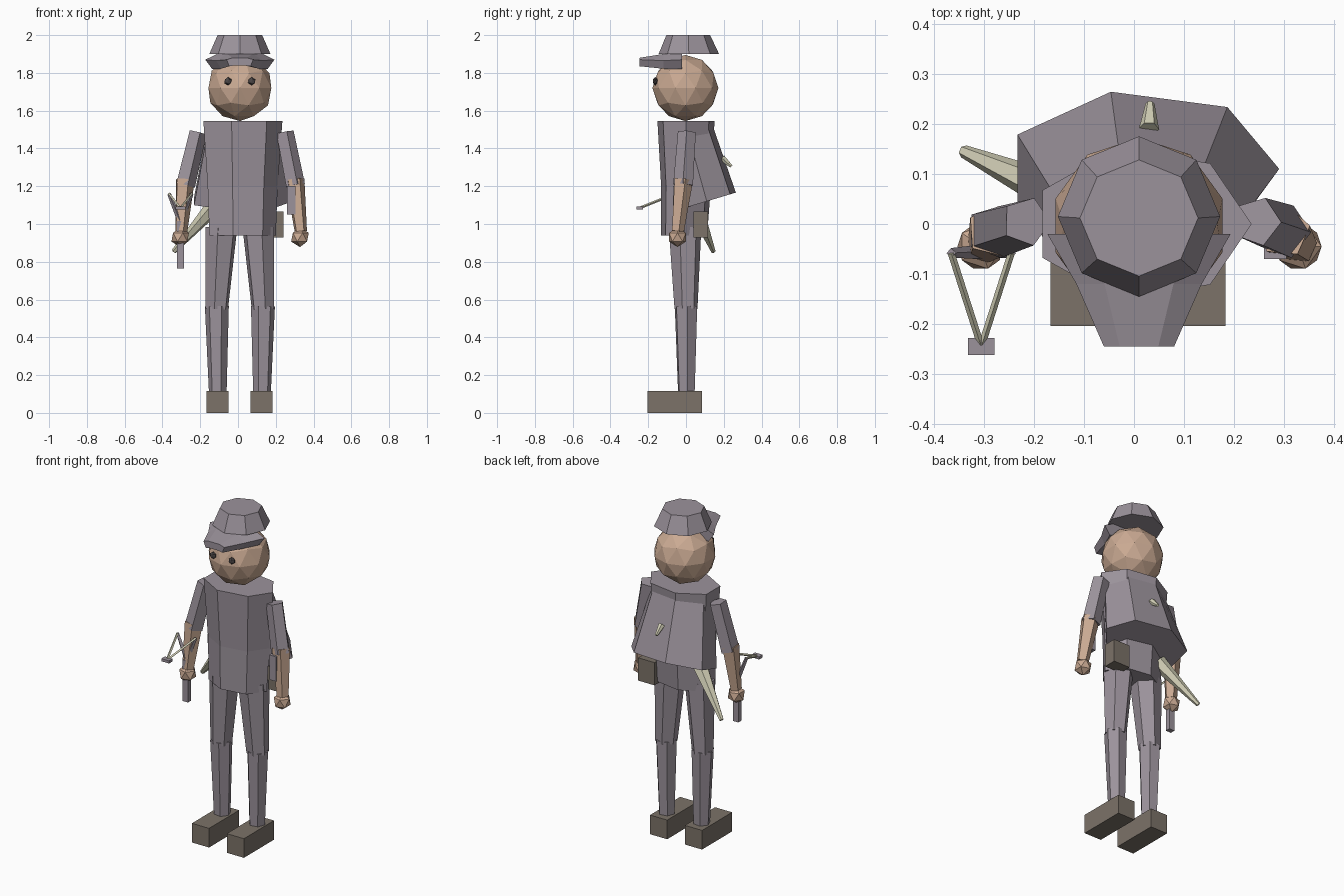
import bpy, bmesh, math
from mathutils import Vector

if "Cube" in bpy.data.objects:
    bpy.data.objects.remove(bpy.data.objects["Cube"])

MID = 0.01  # the body's own mirror plane


def material(name, rgb):
    m = bpy.data.materials.new(name)
    m.use_nodes = True
    col = (*rgb, 1)
    m.diffuse_color = col
    m.node_tree.nodes["Principled BSDF"].inputs["Base Color"].default_value = col
    return m


cloth = material("grey cloth", (0.33, 0.29, 0.33))
skin = material("skin", (0.59, 0.40, 0.29))
leather = material("dark leather", (0.2, 0.17, 0.14))
bone = material("bone", (0.66, 0.64, 0.48))
dark = material("eye dark", (0.07, 0.06, 0.06))


def finish(name, bm, mat):
    bmesh.ops.recalc_face_normals(bm, faces=bm.faces)
    me = bpy.data.meshes.new(name)
    bm.to_mesh(me)
    bm.free()
    me.materials.append(mat)
    ob = bpy.data.objects.new(name, me)
    bpy.context.collection.objects.link(ob)
    return ob


def loft(name, rings, mat):
    """Skin a closed tube through rings of points and cap both ends."""
    bm = bmesh.new()
    vs = [[bm.verts.new(p) for p in r] for r in rings]
    n = len(vs[0])
    for a, b in zip(vs, vs[1:]):
        for i in range(n):
            j = (i + 1) % n
            bm.faces.new((a[i], a[j], b[j], b[i]))
    bm.faces.new(vs[0])
    bm.faces.new(vs[-1])
    return finish(name, bm, mat)


def ring(c, rx, ry, n, slope=0.0, turn=0.0):
    """Flat oval ring; slope lifts it towards the back."""
    pts = []
    for i in range(n):
        a = math.tau * i / n + turn
        y = ry * math.sin(a)
        pts.append(Vector((c[0] + rx * math.cos(a), c[1] + y, c[2] + slope * y)))
    return pts


def limb(name, p0, p1, r0, r1, sides, mat, turn=0.0):
    """Tapered prism between two points."""
    p0, p1 = Vector(p0), Vector(p1)
    q = (p1 - p0).to_track_quat('Z', 'Y')
    rings = [[p + q @ v for v in ring((0, 0, 0), r, r, sides, 0, turn)]
             for p, r in ((p0, r0), (p1, r1))]
    return loft(name, rings, mat)


def box(name, c, size, mat):
    bm = bmesh.new()
    bmesh.ops.create_cube(bm, size=1)
    for v in bm.verts:
        v.co = Vector(c) + v.co * Vector(size)
    return finish(name, bm, mat)


def ball(name, c, r, sub, mat, squash=1.0):
    bm = bmesh.new()
    bmesh.ops.create_icosphere(bm, subdivisions=sub, radius=r)
    for v in bm.verts:
        v.co.y *= squash
        v.co += Vector(c)
    return finish(name, bm, mat)


# Torso and the flared pack hanging on the back
loft("torso", [ring((0.015, 0, 1.545), 0.22, 0.155, 7),
               ring((0.015, 0, 1.2), 0.195, 0.135, 7),
               ring((0.015, -0.01, 0.94), 0.185, 0.125, 7)], cloth)
loft("back_cape", [ring((0.015, 0.01, 1.48), 0.2, 0.135, 7, 0.3),
                   ring((0.015, 0.11, 1.12), 0.275, 0.158, 7, 0.3)], cloth)
limb("cape_tooth", (0.03, 0.19, 1.35), (0.032, 0.24, 1.305), 0.02, 0.009, 6, bone)

# Head and eyes
ball("head", (MID, -0.003, 1.72), 0.175, 2, skin)
for side, s in (("right", -1), ("left", 1)):
    ball(side + "_eye", (MID + s * 0.063, -0.163, 1.756), 0.022, 1, dark, 0.6)

# Cap crown and tapered brim
loft("cap_crown", [ring((MID, 0.015, 1.9), 0.162, 0.16, 8),
                   ring((MID, 0.012, 2.0), 0.118, 0.116, 8)], cloth)


def brim_ring(y, half, zs):
    """Half section (centre to rim to underside) mirrored about the middle."""
    right = [Vector((MID + half * f, y, z)) for f, z in zip((0.55, 1, 0.8, 0.35), zs)]
    left = [Vector((2 * MID - p.x, y, p.z)) for p in reversed(right)]
    return right + left


loft("cap_brim", [brim_ring(-0.02, 0.183, (1.91, 1.87, 1.82, 1.84)),
                  brim_ring(-0.12, 0.125, (1.9, 1.865, 1.822, 1.84)),
                  brim_ring(-0.245, 0.07, (1.88, 1.87, 1.835, 1.84))], cloth)

# Legs and boots
for side, s in (("right", -1), ("left", 1)):
    hip, knee, ankle = (MID + s * 0.098, -0.005, 0.98), (MID + s * 0.122, 0, 0.55), (MID + s * 0.117, 0.002, 0.1)
    limb(side + "_thigh", hip, knee, 0.088, 0.062, 6, cloth)
    limb(side + "_shin", (knee[0], 0, 0.565), ankle, 0.064, 0.047, 6, cloth)
    box(side + "_boot", (0.008 + s * 0.117, -0.06, 0.058), (0.115, 0.288, 0.116), leather)

# Arms: shoulder, elbow and wrist positions differ slightly per side
arms = {"right": [(-0.215, 0.005, 1.485), (-0.282, -0.015, 1.205), (-0.302, -0.045, 0.96)],
        "left": [(0.245, 0.005, 1.485), (0.3, -0.015, 1.205), (0.332, -0.045, 0.96)]}
for side, (shoulder, elbow, wrist) in arms.items():
    limb(side + "_sleeve", shoulder, elbow, 0.05, 0.055, 5, cloth)
    limb(side + "_forearm", Vector(elbow) + Vector((0, 0, 0.03)), wrist, 0.053, 0.034, 5, skin, 0.6)
    ball(side + "_hand", (wrist[0] - 0.004, -0.045, 0.93), 0.052, 1, skin)

# Belt items
box("hip_pouch", (0.185, 0.078, 0.998), (0.11, 0.078, 0.138), leather)
box("side_block", (0.282, -0.045, 1.125), (0.045, 0.05, 0.15), cloth)
limb("hip_tusk", (-0.13, 0.05, 1.09), (-0.34, 0.145, 0.855), 0.045, 0.013, 6, bone)

# Slingshot in the right hand
fork = Vector((-0.305, -0.055, 1.01))
pocket = Vector((-0.305, -0.245, 1.085))
box("slingshot_handle", (fork.x, fork.y, 0.89), (0.036, 0.03, 0.25), cloth)
for side, s in (("right", -1), ("left", 1)):
    tip = fork + Vector((s * 0.06, -0.003, 0.15))
    limb(side + "_slingshot_prong", fork, tip, 0.014, 0.01, 4, cloth)
    limb(side + "_slingshot_band", tip, pocket, 0.007, 0.007, 4, bone)
box("slingshot_pocket", pocket, (0.052, 0.034, 0.016), cloth)
